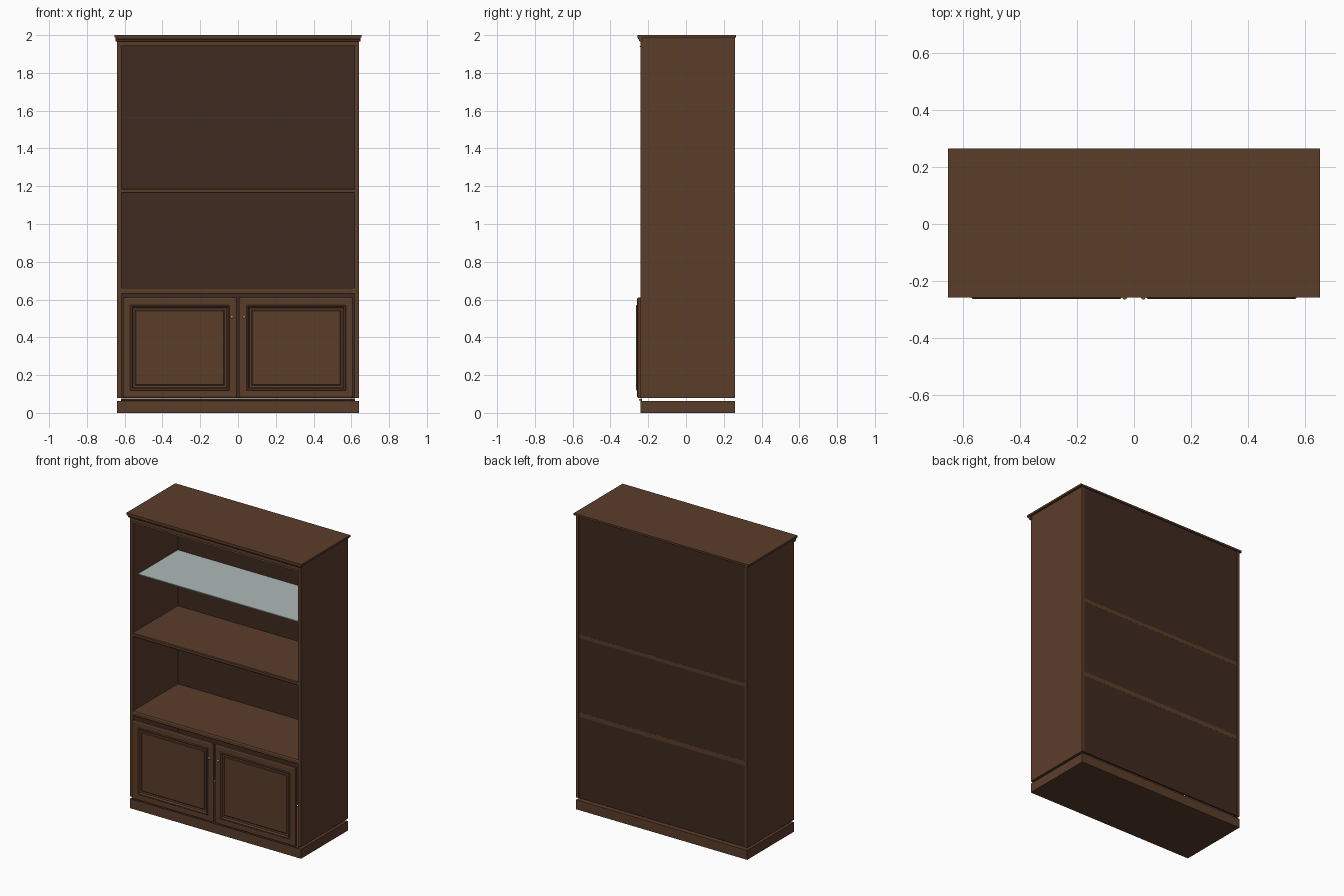
import bpy, bmesh
from mathutils import Matrix

if "Cube" in bpy.data.objects:
    bpy.data.objects.remove(bpy.data.objects["Cube"])


def material(name, color):
    m = bpy.data.materials.new(name)
    m.diffuse_color = (*color, 1)
    m.use_nodes = True
    m.node_tree.nodes["Principled BSDF"].inputs["Base Color"].default_value = m.diffuse_color
    return m


WOOD = material("brown_wood", (0.105, 0.047, 0.024))
DARK = material("dark_back_wood", (0.050, 0.024, 0.014))
GLASS = material("pale_glass", (0.42, 0.48, 0.48))
BRASS = material("brass", (0.50, 0.30, 0.08))


def finish(name, bm, mat):
    bmesh.ops.recalc_face_normals(bm, faces=bm.faces)
    me = bpy.data.meshes.new(name)
    bm.to_mesh(me)
    bm.free()
    me.materials.append(mat)
    ob = bpy.data.objects.new(name, me)
    bpy.context.collection.objects.link(ob)
    return ob


def box(name, x, y, z, mat=WOOD):
    bm = bmesh.new()
    size = Matrix.Diagonal((x[1] - x[0], y[1] - y[0], z[1] - z[0], 1))
    mid = Matrix.Translation([(a + b) / 2 for a, b in (x, y, z)])
    bmesh.ops.create_cube(bm, size=1, matrix=mid @ size)
    return finish(name, bm, mat)


def moulding(name, profile, half, mat=WOOD):
    """Extrude a (y, z) profile along x."""
    bm = bmesh.new()
    f = bm.faces.new([bm.verts.new((-half, y, z)) for y, z in profile])
    new = bmesh.ops.extrude_face_region(bm, geom=[f])["geom"]
    bmesh.ops.translate(bm, vec=(2 * half, 0, 0),
                        verts=[v for v in new if isinstance(v, bmesh.types.BMVert)])
    return finish(name, bm, mat)


# Plinth with a thin moulding in the shadow gap above it
box("plinth", (-0.64, 0.64), (-0.24, 0.26), (0, 0.064))
moulding("plinth_moulding", [(-0.24, 0.064), (-0.248, 0.066), (-0.248, 0.071),
                             (-0.24, 0.075), (-0.232, 0.075), (-0.232, 0.064)], 0.62)

# Side panels, with a slim bead on the front inner edge
for s, side in ((-1, "left"), (1, "right")):
    box(side + "_side", sorted((s * 0.622, s * 0.64)), (-0.24, 0.26), (0.08, 1.987))
    box(side + "_front_bead", sorted((s * 0.618, s * 0.629)), (-0.242, -0.23), (0.08, 1.95))

# Back panel
box("back_panel", (-0.622, 0.622), (0.245, 0.256), (0.08, 1.987), DARK)


# Wooden shelves with a stepped nose, and a set-back glass shelf
def shelf(name, z0, z1):
    h = z1 - z0
    moulding(name, [(0.2565, z0), (0.2565, z1), (-0.235, z1), (-0.239, z1 - h * 0.2),
                    (-0.239, z0 + h * 0.2), (-0.235, z0)], 0.622)


shelf("cupboard_top_shelf", 0.63, 0.66)
shelf("middle_shelf", 1.163, 1.188)
box("glass_shelf", (-0.622, 0.622), (-0.18, 0.245), (1.56, 1.566), GLASS)

# Cornice: top board, curved front moulding and lower rail
box("top_board", (-0.655, 0.655), (-0.258, 0.265), (1.987, 2.0))
moulding("cornice_moulding", [(-0.23, 1.987), (-0.256, 1.987), (-0.255, 1.982), (-0.25, 1.977),
                              (-0.249, 1.969), (-0.242, 1.965), (-0.23, 1.965)], 0.648)
moulding("top_rail", [(-0.22, 1.965), (-0.241, 1.965), (-0.241, 1.945), (-0.246, 1.938),
                      (-0.244, 1.93), (-0.22, 1.93)][:4] + [(-0.22, 1.938)], 0.622)


# Doors: slab with a raised frame bead around a fielded panel
def door(name, x0, x1):
    bm = bmesh.new()
    z0, z1, yb, yf = 0.08, 0.61, -0.24, -0.255
    mid = Matrix.Translation(((x0 + x1) / 2, (yb + yf) / 2, (z0 + z1) / 2))
    bmesh.ops.create_cube(bm, size=1, matrix=mid @ Matrix.Diagonal((x1 - x0, yb - yf, z1 - z0, 1)))
    face = min(bm.faces, key=lambda f: f.calc_center_median().y)
    # (inset width, shift along y) for each moulding step
    for width, dy in ((0.006, -0.004), (0.032, 0), (0.004, -0.005), (0.006, 0),
                      (0.006, 0.011), (0.012, 0.001), (0.004, -0.003)):
        bmesh.ops.inset_region(bm, faces=[face], thickness=width, use_even_offset=True)
        bmesh.ops.translate(bm, verts=face.verts, vec=(0, dy, 0))
    return finish(name, bm, WOOD)


door("left_door", -0.61, -0.006)
door("right_door", 0.006, 0.61)

# Round brass knobs
for s, side in ((-1, "left"), (1, "right")):
    bm = bmesh.new()
    bmesh.ops.create_uvsphere(bm, u_segments=16, v_segments=10, radius=0.008,
                              matrix=Matrix.Translation((s * 0.033, -0.2585, 0.508))
                              @ Matrix.Diagonal((1, 0.85, 1, 1)))
    for f in bm.faces:
        f.smooth = True
    finish(side + "_knob", bm, BRASS)
